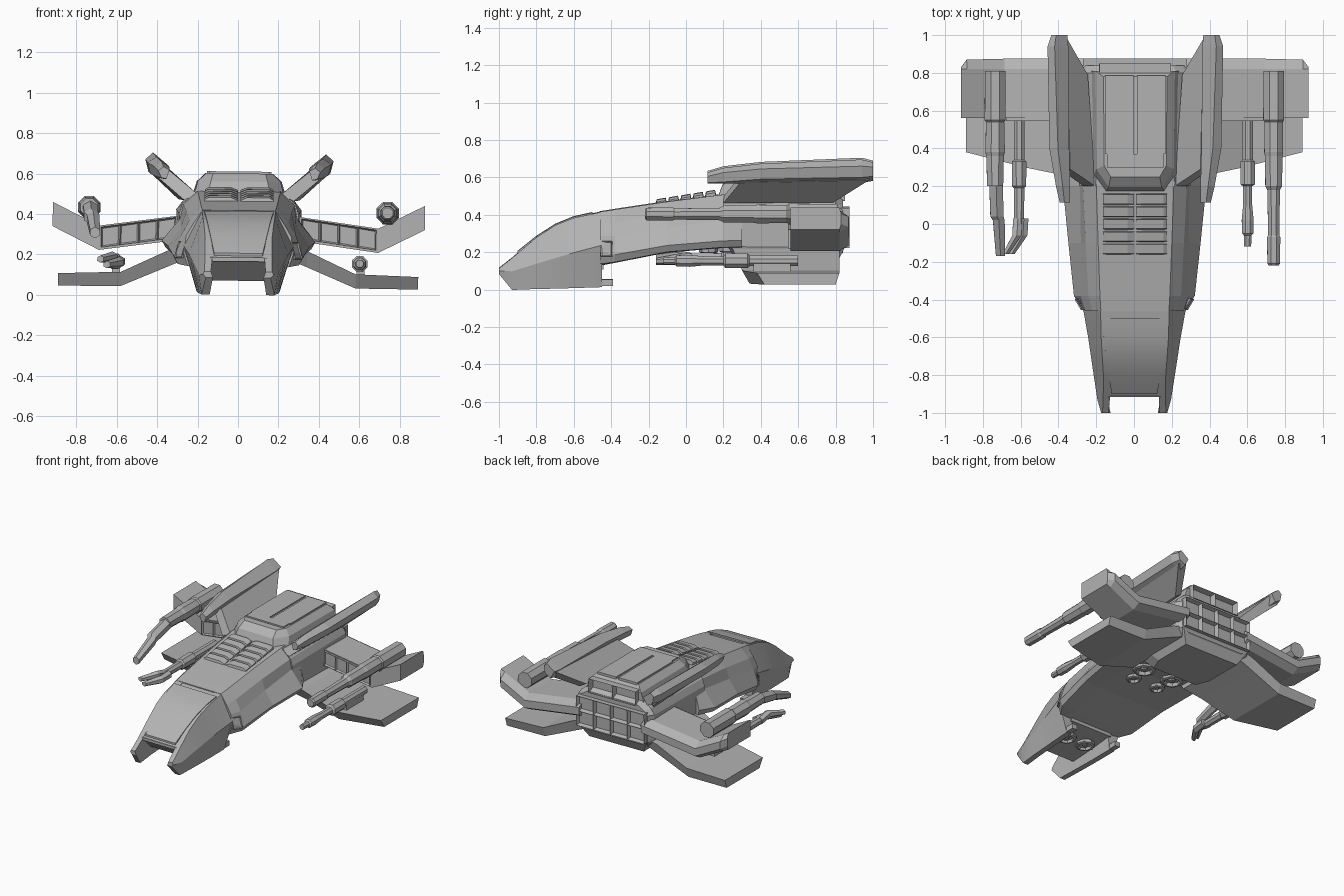
import bpy, bmesh, math
from mathutils import Vector

cube = bpy.data.objects.get("Cube")
if cube:
    bpy.data.objects.remove(cube, do_unlink=True)

grey = bpy.data.materials.new("hull_grey")
grey.use_nodes = True
COLOUR = (0.45, 0.45, 0.45, 1)
grey.diffuse_color = COLOUR
grey.node_tree.nodes["Principled BSDF"].inputs["Base Color"].default_value = COLOUR
ROLL = 0.011  # the whole craft leans slightly to one side


def finish(name, bm, mirror=False):
    bmesh.ops.recalc_face_normals(bm, faces=bm.faces)
    mesh = bpy.data.meshes.new(name)
    bm.to_mesh(mesh)
    bm.free()
    mesh.materials.append(grey)
    obj = bpy.data.objects.new(name, mesh)
    bpy.context.collection.objects.link(obj)
    obj.rotation_euler.y = ROLL
    if mirror:
        obj.modifiers.new("Mirror", "MIRROR").use_mirror_merge = False
    return obj


def loft(name, rings, mirror=False):
    """Skin a row of closed rings of 3D points and cap both ends."""
    bm = bmesh.new()
    rows = [[bm.verts.new(p) for p in ring] for ring in rings]
    n = len(rows[0])
    for a, b in zip(rows, rows[1:]):
        for i in range(n):
            j = (i + 1) % n
            bm.faces.new((a[i], a[j], b[j], b[i]))
    bm.faces.new(rows[0])
    bm.faces.new(rows[-1])
    return finish(name, bm, mirror)


def along_y(name, sections, mirror=False):
    return loft(name, [[(x, y, z) for x, z in pts] for y, pts in sections], mirror)


def whole(pts):
    """Complete a half outline across the centre line."""
    return pts + [(-x, v) for x, v in reversed(pts)]


def box(name, x, y, z, mirror=False):
    return along_y(name, [(v, [(x[0], z[0]), (x[1], z[0]), (x[1], z[1]), (x[0], z[1])])
                          for v in y], mirror)


def tube(name, stations, sides=8, mirror=False):
    """Faceted barrel through (x, y, z, radius) stations."""
    turn = [2 * math.pi * (i + 0.5) / sides for i in range(sides)]
    return loft(name, [[(x + r * math.cos(t), y, z + r * math.sin(t)) for t in turn]
                       for x, y, z, r in stations], mirror)


def grille(name, origin, u, v, nx, ny, depth, rim=0.012, mirror=False):
    """Raised frame of sunken cells."""
    o, u, v = Vector(origin), Vector(u), Vector(v)
    normal = u.cross(v).normalized()
    bm = bmesh.new()
    grid = [[bm.verts.new(o + u * i / nx + v * j / ny + normal * depth)
             for j in range(ny + 1)] for i in range(nx + 1)]
    for i in range(nx):
        for j in range(ny):
            bm.faces.new((grid[i][j], grid[i + 1][j], grid[i + 1][j + 1], grid[i][j + 1]))
    bm.normal_update()
    edges = [e for e in bm.edges if e.is_boundary]
    skirt = bmesh.ops.extrude_edge_only(bm, edges=edges)["geom"]
    bmesh.ops.translate(bm, vec=normal * -depth * 1.5,
                        verts=[g for g in skirt if isinstance(g, bmesh.types.BMVert)])
    cells = [f for f in bm.faces if abs(f.normal.dot(normal)) > 0.9]
    bmesh.ops.inset_individual(bm, faces=cells, thickness=rim, depth=-depth * 0.8)
    return finish(name, bm, mirror)


def smooth(obj):
    for o in bpy.context.selected_objects:
        o.select_set(False)
    obj.select_set(True)
    bpy.context.view_layer.objects.active = obj
    bpy.ops.object.shade_smooth_by_angle(angle=math.radians(22))


# Nose: centre block with a sloping mouth, and a prong either side
smooth(along_y("nose_centre", [(y, whole([(w, low), (w, top)])) for y, w, low, top in [
    (-0.91, 0.14, 0.17, 0.185), (-0.8, 0.15, 0.07, 0.275), (-0.7, 0.16, 0.08, 0.34),
    (-0.6, 0.165, 0.09, 0.38), (-0.44, 0.17, 0.11, 0.415)]]))
smooth(along_y("nose_prong", [
    (-1.0, [(.125, .085), (.16, .085), (.175, .1), (.168, .115), (.135, .115)]),
    (-0.93, [(.14, 0), (.18, 0), (.195, .1), (.165, .17), (.13, .17)]),
    (-0.8, [(.15, .005), (.19, .005), (.215, .14), (.165, .28), (.13, .28)]),
    (-0.7, [(.155, .007), (.195, .007), (.23, .17), (.172, .345), (.13, .345)]),
    (-0.6, [(.16, .01), (.2, .01), (.245, .2), (.178, .385), (.13, .385)]),
    (-0.45, [(.165, .015), (.205, .015), (.272, .24), (.182, .417), (.13, .417)])], True))
box("prong_heel", (.165, .205), (-.46, -.39), (.02, .055), True)
smooth(along_y("canopy_panel", [(y, whole([(w, z - .03), (w, z)])) for y, w, z in [
    (-.9, .12, .206), (-.8, .138, .286), (-.7, .153, .35), (-.6, .164, .391), (-.5, .172, .413)]]))
box("mouth_lip", (-.14, .14), (-.915, -.86), (.165, .185))

# Main hull and rear hull
along_y("main_hull", [(y, whole(pts)) for y, pts in [
    (-.46, [(.2, .13), (.25, .14), (.27, .2), (.26, .29), (.225, .35), (.18, .417)]),
    (-.38, [(.2, .145), (.3, .15), (.32, .19), (.285, .29), (.245, .365), (.185, .43)]),
    (-.1, [(.21, .2), (.33, .205), (.35, .24), (.285, .335), (.26, .41), (.195, .472)]),
    (.2, [(.22, .225), (.36, .23), (.38, .265), (.29, .375), (.275, .445), (.205, .51)]),
    (.3, [(.22, .22), (.31, .23), (.32, .265), (.29, .38), (.275, .45), (.21, .515)])]])
grille("hull_step_panel", (.276, -.452, .18), (.034, .057, 0), (-.02, 0, .08), 1, 1, .008, .008, True)
along_y("rear_hull", [(y, whole(pts)) for y, pts in [
    (.2, [(.22, .23), (.29, .24), (.295, .4), (.28, .45), (.21, .51)]),
    (.8, [(.23, .17), (.3, .2), (.31, .42), (.28, .46), (.22, .51)]),
    (.84, [(.23, .2), (.28, .23), (.28, .42), (.25, .45), (.2, .48)])]])
grille("rear_exhaust", (.275, .84, .225), (-.55, 0, 0), (0, 0, .215), 4, 2, .035, .014)
loft("belly_keel", [[(x, y, z) for x, y in whole([(w, front), (w + .04, front + .1), (w + .04, back)])]
                    for z, w, front, back in [(.13, .18, .42, .8), (.23, .24, .34, .85)]])

# Raised engine deck with two open bays at the back
loft("engine_deck", [[(x, y, z) for x, y in whole(pts)] for z, pts in [
    (.48, [(.16, .165), (.225, .25), (.235, .81)]),
    (.56, [(.14, .195), (.205, .29), (.21, .81)]),
    (.6, [(.13, .25), (.165, .31), (.168, .78)])]])
box("deck_plate", (.01, .16), (.37, .785), (.59, .61), True)
box("deck_front_plate", (-.15, .15), (.3, .37), (.59, .61))
grille("deck_rear_bays", (.19, .8, .475), (-.38, 0, 0), (0, 0, .1), 2, 1, .05, .014)

# Louvres on the spine, in two banks of five ribs
for k in range(5):
    y0 = -.165 + k * .066
    z0 = .461 + k * .0105
    loft(f"spine_louvre_{k + 1}", [[(x, y0, z0 - .02), (x, y0 + .008, z0 + dz), (x, y0 + .056, z0 + dz + .009),
                                    (x, y0 + .065, z0 - .01)]
                                   for x, dz in [(.006, .006), (.04, .02), (.15, .02), (.17, .008)]], True)

# Upper wings: dip outwards, then turn up at the tips
loft("upper_wing", [[(x, .56, lo), (x, .56, hi), (x, .82, hi), (x, back, hi - .035),
                     (x, back, lo + .03), (x, .82, lo)]
                    for x, lo, hi, back in [(.25, .275, .395, .875), (.69, .215, .335, .875),
                                            (.89, .315, .435, .87), (.92, .33, .45, .83)]], True)
grille("wing_front_panel", (.31, .56, .28), (.37, 0, -.052), (0, 0, .1), 4, 1, .015, .01, True)

# Lower wings: droop, then run level
loft("lower_wing", [[(x, front + .04, lo), (x, front, hi), (x, .82, hi), (x, .8, lo)]
                    for x, front, lo, hi in [(.22, .21, .19, .25), (.34, .25, .14, .22),
                                             (.58, .3, .038, .108), (.89, .38, .036, .098)]], True)

# Slanted fins with faceted rails along their tops
loft("fin_plate", [[(.21, .2, .5), (.25, .79, .5), (.3, .79, .47), (.27, .2, .465)],
                   [(.345, .29, .61), (.36, .98, .63), (.43, .98, .59), (.4, .29, .575)]], True)
along_y("fin_rail", [
    (.115, [(.345, .615), (.375, .63), (.4, .61), (.385, .575), (.36, .57)]),
    (.2, [(.345, .625), (.385, .655), (.42, .63), (.41, .58), (.37, .57)]),
    (.4, [(.35, .635), (.41, .678), (.455, .65), (.44, .595), (.385, .57)]),
    (.94, [(.355, .635), (.428, .7), (.465, .665), (.45, .605), (.385, .575)]),
    (1.0, [(.36, .64), (.42, .685), (.445, .66), (.435, .61), (.39, .585)])], True)

# Straight cannons on one side
tube("upper_cannon", [(.735, y, .412, r) for y, r in [
    (.81, .058), (.55, .06), (.54, .052), (.38, .054), (.36, .05), (.2, .048), (.18, .036),
    (-.06, .032), (-.07, .038), (-.21, .036), (-.22, .028)]])
tube("lower_cannon", [(.6, y, .16, r) for y, r in [
    (.6, .03), (.34, .03), (.33, .042), (.21, .042), (.2, .026), (.1, .026), (.02, .034),
    (-.05, .032), (-.06, .022), (-.12, .02)]])

# Drooping manipulator arms on the other side
tube("upper_arm", [(-.74, y, .425, r) for y, r in [
    (.81, .058), (.55, .06), (.54, .052), (.38, .056), (.36, .05), (.2, .046)]])
tube("upper_forearm", [(-.735, .22, .42, .042), (-.73, .04, .38, .04), (-.72, .02, .37, .036),
                       (-.71, -.17, .3, .028)], 6)
tube("lower_arm", [(-.61, y, .16, r) for y, r in [
    (.6, .03), (.34, .03), (.33, .042), (.2, .04), (.19, .03), (0, .028)]])
for k, (dx, dz) in enumerate([(-.012, .015), (.02, -.012)]):
    tube(f"lower_claw_{k + 1}", [(-.605 + dx, .03, .16, .028), (-.61 + dx, -.06, .165 + dz, .028),
                                 (-.67 + dx, -.16, .155 + dz, .018)], 6)

# Mounts holding the lower weapons to the wings
box("weapon_mount", (.585, .625), (.36, .56), (.09, .15), True)


def thruster(name, x, y, z, r):
    """Downward nozzle: a stepped ring with a sunken core."""
    steps = [(r, .04), (r, -.015), (r * .75, -.02), (r * .65, .005), (r * .35, .005), (r * .25, -.01)]
    loft(name, [[(x + q * math.cos(t * math.pi / 4), y + q * math.sin(t * math.pi / 4), z + h)
                 for t in range(8)] for q, h in steps], True)


# Belly and nose thrusters
thruster("belly_thruster_large", .12, .25, .22, .075)
thruster("belly_thruster_small", .1, .12, .216, .05)
thruster("nose_thruster", .078, -.6, .09, .065)
